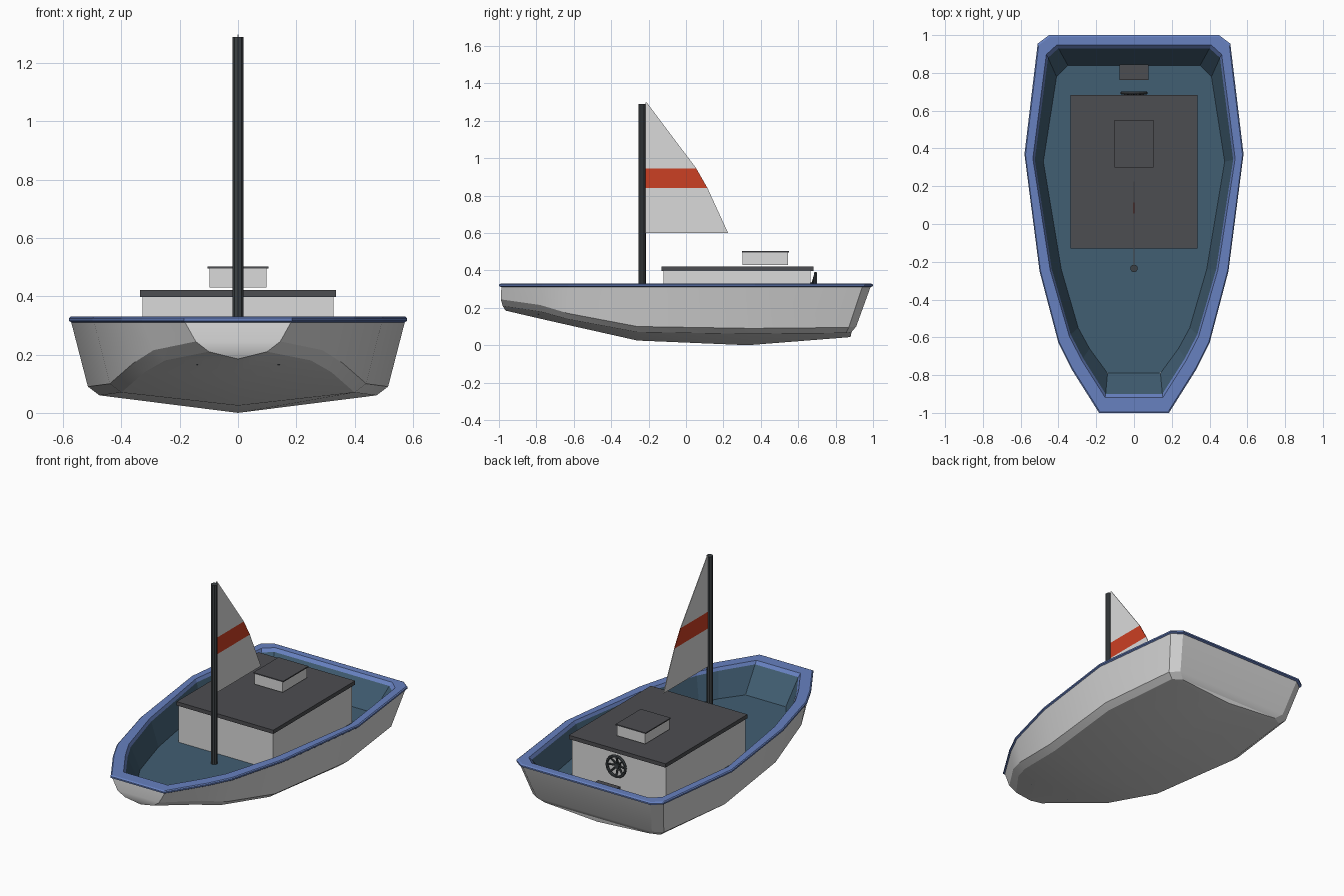
import bpy, bmesh, math
from mathutils import Vector

if "Cube" in bpy.data.objects:
    bpy.data.objects.remove(bpy.data.objects["Cube"])


def material(name, rgb):
    m = bpy.data.materials.new(name)
    m.diffuse_color = (*rgb, 1)
    m.use_nodes = True
    m.node_tree.nodes["Principled BSDF"].inputs["Base Color"].default_value = m.diffuse_color
    return m


WHITE = material("off_white", (0.70, 0.70, 0.70))
BLUE = material("rim_blue", (0.135, 0.22, 0.53))
TEAL = material("deck_teal", (0.053, 0.112, 0.17))
GREY = material("roof_grey", (0.073, 0.074, 0.082))
DARK = material("mast_dark", (0.045, 0.053, 0.058))
ORANGE = material("stripe_orange", (0.60, 0.05, 0.017))


def finish(name, bm, *mats, smooth=False):
    bmesh.ops.remove_doubles(bm, verts=bm.verts, dist=1e-4)
    bmesh.ops.recalc_face_normals(bm, faces=bm.faces)
    me = bpy.data.meshes.new(name)
    bm.to_mesh(me)
    bm.free()
    for m in mats:
        me.materials.append(m)
    ob = bpy.data.objects.new(name, me)
    bpy.context.collection.objects.link(ob)
    if smooth:
        bpy.ops.object.select_all(action='DESELECT')
        ob.select_set(True)
        bpy.context.view_layer.objects.active = ob
        bpy.ops.object.shade_smooth_by_angle(angle=math.radians(20))
    return ob


def loop(half, z=None, s=1.0):
    """Closed mirrored outline from half of it, bow to stern."""
    pts = [Vector((p[0] * s, p[1] * s, p[2] if z is None else z)) for p in half]
    return pts + [Vector((-p.x, p.y, p.z)) for p in reversed(pts)]


def loft(name, loops, mat, cap=False, smooth=False):
    bm = bmesh.new()
    rings = [[bm.verts.new(p) for p in lp] for lp in loops]
    n = len(rings[0])
    for a, b in zip(rings, rings[1:]):
        for i in range(n):
            j = (i + 1) % n
            bm.faces.new((a[i], a[j], b[j], b[i]))
    if cap:
        bm.faces.new(rings[-1])
    return finish(name, bm, mat, smooth=smooth)


def box(name, x, y0, y1, z0, z1, mat):
    bm = bmesh.new()
    bmesh.ops.create_cube(bm, size=1)
    for v in bm.verts:
        v.co = (v.co.x * 2 * x, y0 + (v.co.y + .5) * (y1 - y0), z0 + (v.co.z + .5) * (z1 - z0))
    return finish(name, bm, mat)


def rod(name, a, b, r, sides, mat, smooth=False):
    a, b = Vector(a), Vector(b)
    bm = bmesh.new()
    bmesh.ops.create_cone(bm, cap_ends=True, segments=sides, radius1=r, radius2=r, depth=(b - a).length)
    q = (b - a).to_track_quat('Z', 'Y')
    for v in bm.verts:
        v.co = q @ v.co + (a + b) / 2
    return finish(name, bm, mat, smooth=smooth)


# Hull outlines, bow to stern
outer = [(.185, -1), (.33, -.77), (.40, -.63), (.50, -.25), (.58, .37), (.51, .955), (.45, 1)]
inner = [(.15, -.90), (.27, -.71), (.335, -.585), (.435, -.24), (.525, .34), (.455, .88), (.40, .93)]
floor = [(.14, -.79), (.235, -.66), (.295, -.55), (.385, -.24), (.48, .33), (.41, .78), (.35, .84)]
chine = [(.145, -.99, .245), (.29, -.78, .215), (.36, -.63, .17), (.44, -.26, .10),
         (.515, .35, .09), (.455, .87, .095), (.40, .91, .10)]
bilge = [(.10, -.98, .21), (.25, -.78, .18), (.32, -.635, .14), (.40, -.26, .07),
         (.475, .33, .06), (.42, .855, .065), (.36, .885, .07)]
keel = [(0, -.965, .185), (0, -.78, .142), (0, -.63, .108), (0, -.26, .025),
        (0, .33, 0), (0, .85, .041), (0, .88, .044)]
loft("hull", [loop(outer, .312, .987), loop(chine), loop(bilge), loop(keel)], WHITE, smooth=True)
loft("rim", [loop(outer, .310, .985), loop(outer, .316), loop(outer, .325), loop(outer, .33, .99),
             loop(inner, .33, 1.02), loop(inner, .31)], BLUE)
loft("deck_well", [loop(inner, .312), loop(floor, .165)], TEAL, cap=True)

# Cabin, hatch and stern seat
box("cabin", .328, -.12, .665, .165, .40, WHITE)
box("cabin_roof", .336, -.13, .683, .398, .422, GREY)
box("hatch", .098, .303, .545, .43, .497, WHITE)
box("hatch_lid", .104, .30, .55, .496, .503, GREY)
box("stern_seat", .07, .77, .84, .165, .225, WHITE)
box("seat_top", .077, .762, .845, .224, .24, GREY)

# Mast
rod("mast", (0, -.235, .165), (0, -.235, 1.29), .02, 10, DARK, smooth=True)

# Sail with a striped middle panel
bm = bmesh.new()
rows = [(.60, .225), (.84, .115), (.945, .055), (1.298, -.21)]
for x in (-.002, .002):
    pairs = [(bm.verts.new((x, -.216, z)), bm.verts.new((x, y, z))) for z, y in rows]
    for (a, b), (c, d) in zip(pairs, pairs[1:]):
        bm.faces.new((a, b, d, c))
bmesh.ops.bridge_loops(bm, edges=[e for e in bm.edges if e.is_boundary])
for f in bm.faces:
    f.material_index = int(.84 < f.calc_center_median().z < .945)
finish("sail", bm, WHITE, ORANGE)

# Steering wheel: ring, dished spokes and hub
C = Vector((0, .693, .32))
bpy.ops.mesh.primitive_torus_add(major_radius=.064, minor_radius=.009, major_segments=16,
                                 minor_segments=6, location=C, rotation=(math.pi / 2, 0, 0))
ring = bpy.context.object
ring.name = "wheel_ring"
ring.data.materials.append(DARK)
for i in range(8):
    a = i * math.pi / 4
    tip = C + Vector((math.cos(a), 0, math.sin(a))) * .064
    rod("wheel_spoke", C + Vector((0, -.02, 0)), tip, .006, 6, DARK)
rod("wheel_hub", (0, .66, C.z), (0, .69, C.z), .016, 10, DARK)
